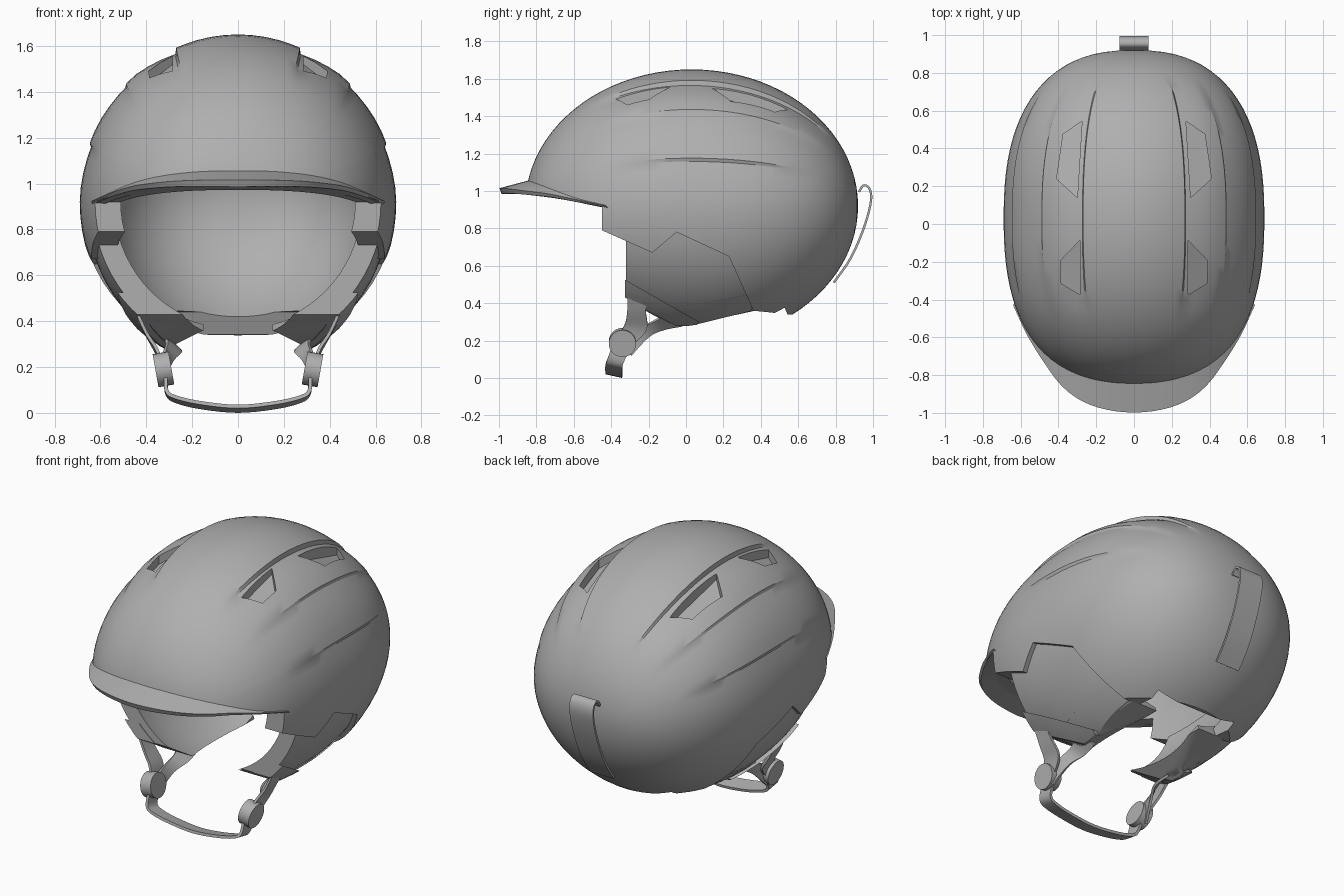
import bpy, bmesh
from math import sin, cos, pi, radians, asin, sqrt
from mathutils import Vector

if "Cube" in bpy.data.objects:
    bpy.data.objects.remove(bpy.data.objects["Cube"])

CY, CZ, RX, RY, RZ, N = 0.03, 0.92, 0.69, 0.89, 0.73, 2.45
# meridian ridges: angle, y start, y end, step depth
RIDGES = [(67, -.46, .76, .024), (45, -.46, .75, .010), (20.5, -.38, .68, .011)]

GREY = bpy.data.materials.new('dark_grey')
GREY.diffuse_color = (.43, .43, .43, 1)
GREY.use_nodes = True
GREY.node_tree.nodes["Principled BSDF"].inputs["Base Color"].default_value = GREY.diffuse_color


def gx(v):
    return max(0, 1 - abs(v) ** N) ** (1 / N)


def gz(v):
    return sqrt(max(0, 1 - v * v))


def make(name, verts, faces, angle=30):
    me = bpy.data.meshes.new(name)
    me.from_pydata(verts, [], faces)
    bm = bmesh.new()
    bm.from_mesh(me)
    bmesh.ops.recalc_face_normals(bm, faces=bm.faces)
    bm.to_mesh(me)
    bm.free()
    me.materials.append(GREY)
    ob = bpy.data.objects.new(name, me)
    bpy.context.collection.objects.link(ob)
    smooth(ob, angle)
    return ob


def activate(ob):
    bpy.ops.object.select_all(action='DESELECT')
    ob.select_set(True)
    bpy.context.view_layer.objects.active = ob


def smooth(ob, angle=30):
    activate(ob)
    bpy.ops.object.shade_smooth_by_angle(angle=radians(angle))


def boolean(ob, cutter, op='DIFFERENCE'):
    activate(ob)
    m = ob.modifiers.new('cut', 'BOOLEAN')
    m.operation, m.object, m.solver = op, cutter, 'EXACT'
    bpy.ops.object.modifier_apply(modifier=m.name)
    bpy.data.objects.remove(cutter)


def recess(a, y):
    a = 180 - a if a > 90 else a
    for r, y0, y1, depth in RIDGES:
        t = (r - 1.2 - a) / 17
        if a < r - .5 and t < 1:
            w = max(0, 1 - ((y - (y0 + y1) / 2) / ((y1 - y0) / 2)) ** 2) ** .5
            return depth * w * (1 - t)
    return 0


def dome(name, off=0, ridged=False):
    """Egg-shaped hull with its poles at front and back."""
    marks = [b for r, *_ in RIDGES for b in (r, r - 1.2, 180 - r, 181.2 - r)]
    angs = sorted(marks + [a for a in range(-90, 270, 5) if all(abs(a - m) > 1.6 for m in marks)])
    rows, k = 44, len(angs)
    verts = [(0, CY - RY + off, CZ)]
    for i in range(1, rows):
        v = -cos(pi * i / rows)
        y = CY + (RY - off) * v
        for a in angs:
            d = recess(a, y) if ridged else 0
            c, s = cos(radians(a)), sin(radians(a))
            verts.append((((RX - off) * gx(v) - d) * c, y, CZ + ((RZ - off) * gz(v) - d) * s))
    verts.append((0, CY + RY - off, CZ))
    last = len(verts) - 1
    faces = []
    for j in range(k):
        n = (j + 1) % k
        faces.append((0, 1 + j, 1 + n))
        faces.append((last, last - k + n, last - k + j))
        for i in range(rows - 2):
            p, q = 1 + i * k, 1 + (i + 1) * k
            faces.append((p + j, q + j, q + n, p + n))
    return make(name, verts, faces)


def prism(pts, spans, along_y=False):
    """Outline (y, z) extruded along x, or (x, z) along y, over each span."""
    verts, faces, n = [], [], len(pts)
    for x0, x1 in spans:
        b = len(verts)
        verts += [(p, x, z) if along_y else (x, p, z) for x in (x0, x1) for p, z in pts]
        faces += [tuple(range(b, b + n)), tuple(range(b + n, b + 2 * n))]
        faces += [(b + i, b + (i + 1) % n, b + n + (i + 1) % n, b + n + i) for i in range(n)]
    return make('cutter', verts, faces)


def side_panel(name, outer, inner, pts):
    ob = dome(name, outer)
    boolean(ob, dome('hollow', inner))
    boolean(ob, prism(pts, [(.15, 1), (-1, -.15)]), 'INTERSECT')
    # lower end trimmed square to the surface
    boolean(ob, prism([(-.4, .235), (0, .435), (.4, .235), (.4, 0), (-.4, 0)], [(-1, 1)], True))
    smooth(ob)
    return ob


def spline(pts, sub=5):
    p = [Vector(q) for q in pts]
    out = []
    for i in range(len(p) - 1):
        a, b, c, d = p[max(i - 1, 0)], p[i], p[i + 1], p[min(i + 2, len(p) - 1)]
        for s in range(sub):
            t = s / sub
            out.append(.5 * (2 * b + (c - a) * t + (2 * a - 5 * b + 4 * c - d) * t * t
                             + (3 * b - a - 3 * c + d) * t ** 3))
    return out + [p[-1]]


def ribbon(name, left, right, thick, signs=(1,)):
    verts, faces = [], []
    for s in signs:
        b = len(verts)
        for l, r in zip(spline(left), spline(right)):
            verts += [(s * l.x, l.y, l.z), (s * r.x, r.y, r.z)]
        faces += [(i, i + 1, i + 3, i + 2) for i in range(b, len(verts) - 2, 2)]
    ob = make(name, verts, faces, 40)
    m = ob.modifiers.new('thickness', 'SOLIDIFY')
    m.thickness, m.offset = thick, 0
    activate(ob)
    bpy.ops.object.modifier_apply(modifier=m.name)
    smooth(ob, 40)


# helmet shell: ridged dome, hollowed and trimmed to the side outline
shell = dome('helmet_shell', 0, True)
boolean(shell, dome('hollow', .1))
boolean(shell, prism([(-1.3, 1.0), (-.86, .99), (-.45, .92), (-.45, .79), (-.18, .67), (-.05, .78),
                      (.23, .65), (.36, .36), (.6, .335), (.75, -.5), (-1.3, -.5)], [(-1, 1)]))
# neck opening
boolean(shell, prism([(.2, .2), (.56, .3), (.5, .44), (.2, .46)], [(-.27, .27)]))

# recessed vents
VENTS = [[(.275, .545), (.375, .475), (.41, .24), (.30, .14)],
         [(.285, -.085), (.39, -.195), (.385, -.315), (.285, -.375)]]
for vent in VENTS:
    for s in (1, -1):
        low = []
        for x, y in vent:
            v = (y - CY) / RY
            z = CZ + RZ * gz(v) * sqrt(1 - (x / (RX * gx(v))) ** 2)
            low.append((s * x, y, z - .06))
        verts = low + [(x, y, 1.9) for x, y, z in low]
        faces = [(0, 1, 2), (0, 2, 3), (4, 5, 6, 7)] + [(i, (i + 1) % 4, 4 + (i + 1) % 4, 4 + i) for i in range(4)]
        boolean(shell, make('cutter', verts, faces))
smooth(shell)

# visor: four-point section lofted around the front edge
half = [(0, -.998, 1.015), (.15, -.982, 1.015), (.28, -.935, 1.01), (.385, -.855, 1.0),
        (.475, -.735, .985), (.565, -.59, .955), (.64, -.43, .922)]
edge = spline([(-x, y, z) for x, y, z in half[:0:-1]] + half, 3)
verts, faces = [], []
for i, o in enumerate(edge):
    s = 2 * i / (len(edge) - 1) - 1
    y = -.842 + .4 * s * s
    z = 1.06 - .138 * s * s
    v = (y - CY) / RY
    a = asin(min(1, (z - CZ) / RZ / max(gz(v), 1e-6)))
    x = RX * gx(v) * cos(a) * (1 if s > 0 else -1) if abs(s) > 1e-4 else 0
    low = .03 * (1 - .6 * abs(s))
    verts += [(x * .98, y + .015, z), o, (o.x * .99, o.y + .012, o.z - low),
              (x * .95, y + .04, z - .075 * (1 - .75 * s * s))]
n = len(edge)
for i in range(n - 1):
    faces += [(4 * i + j, 4 * i + (j + 1) % 4, 4 * i + 4 + (j + 1) % 4, 4 * i + 4 + j) for j in range(4)]
faces += [(0, 1, 2, 3), tuple(4 * n - 4 + j for j in range(4))]
make('visor', verts, faces)

# ear pads with seam panel and lower trim band
side_panel('ear_pads', .025, .115, [(-.32, .75), (-.05, .80), (.25, .66), (.37, .36), (.07, .295),
                                    (-.05, .27), (-.2, .35), (-.32, .43)])
side_panel('ear_pad_lower_panels', .019, .06, [(-.06, .375), (.335, .445), (.355, .36), (.07, .29), (-.04, .28)])
side_panel('ear_pad_trim', .005, .075, [(-.325, .525), (.07, .30), (.06, .285), (-.04, .272), (-.2, .355), (-.325, .43)])

# side straps
ribbon('front_straps',
       [(.45, -.31, .46), (.40, -.315, .35), (.355, -.33, .28), (.33, -.38, .21)],
       [(.46, -.21, .45), (.41, -.215, .36), (.355, -.21, .26), (.33, -.28, .18)], .014, (1, -1))
ribbon('rear_straps',
       [(.34, -.08, .36), (.31, -.16, .31), (.32, -.24, .27), (.33, -.36, .20)],
       [(.26, -.02, .28), (.25, -.12, .26), (.29, -.20, .22), (.33, -.29, .12)], .014, (1, -1))

# round buckles
for s, side in ((1, 'right'), (-1, 'left')):
    bpy.ops.mesh.primitive_cylinder_add(vertices=24, radius=.073, depth=.07, location=(s * .325, -.34, .19),
                                        rotation=(0, s * radians(100), 0))
    bpy.context.object.name = side + '_buckle'
    bpy.context.object.data.materials.append(GREY)
    smooth(bpy.context.object)

# chin strap
front = [(.315, -.40, .16), (.312, -.42, .10), (.28, -.43, .072), (.17, -.43, .045), (0, -.43, .028)]
back = [(.315, -.31, .13), (.308, -.335, .08), (.275, -.34, .052), (.17, -.34, .025), (0, -.34, .008)]
flip = lambda pts: pts + [(-x, y, z) for x, y, z in pts[-2::-1]]
ribbon('chin_strap', flip(front), flip(back), .016)

# goggle strap clip at the back
clip = [(.79, .51), (.88, .64), (.95, .80), (.988, .94), (.982, 1.01), (.95, 1.03), (.925, .995)]
ribbon('goggle_clip', [(.078, y, z) for y, z in clip], [(-.078, y, z) for y, z in clip], .012)
